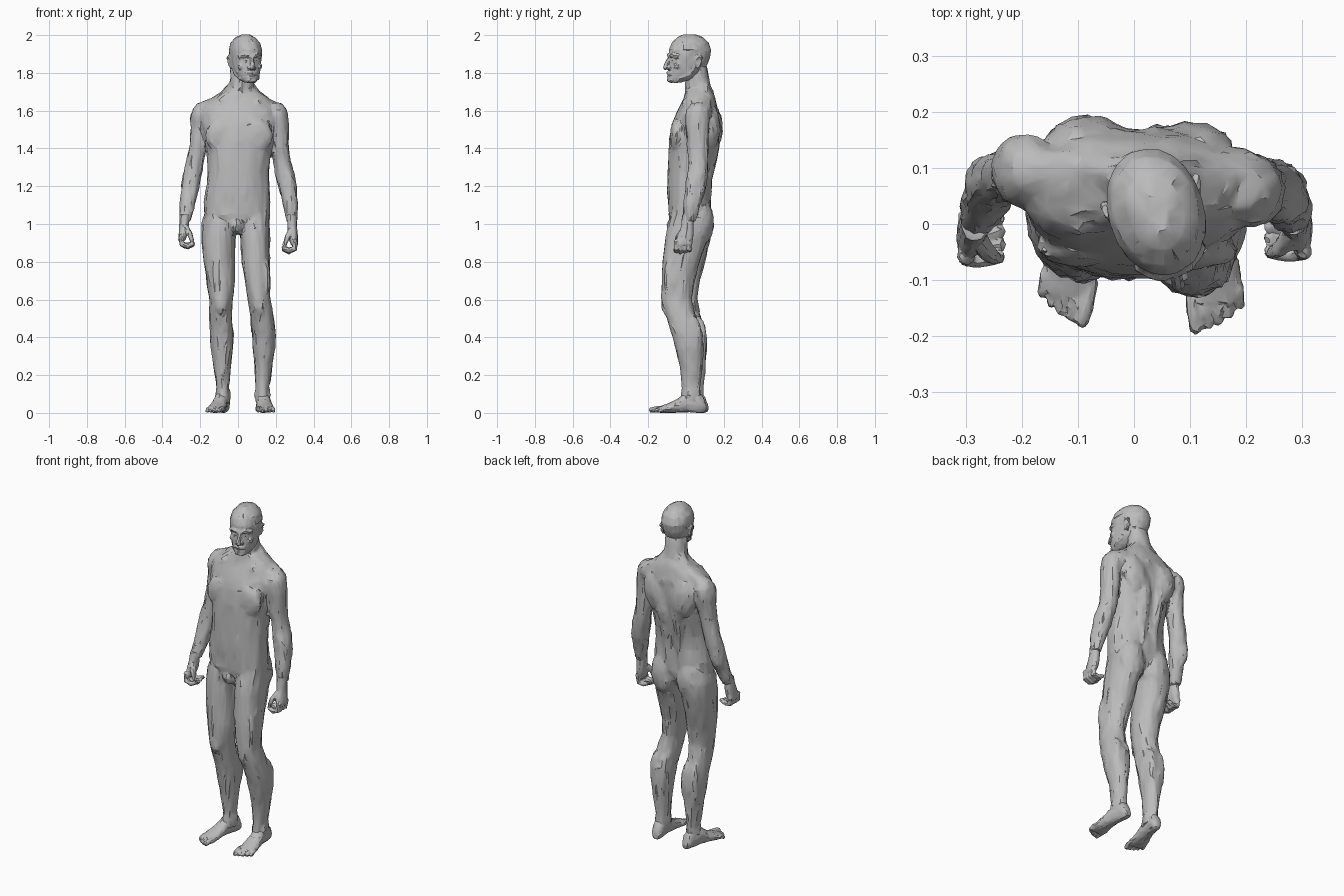
import bpy, bmesh, math, random
from mathutils import Vector, Matrix

random.seed(4)
if "Cube" in bpy.data.objects:
    bpy.data.objects.remove(bpy.data.objects["Cube"], do_unlink=True)

skin = bpy.data.materials.new("grey skin")
skin.use_nodes = True
grey = (0.5, 0.5, 0.5, 1)
skin.diffuse_color = grey
skin.node_tree.nodes["Principled BSDF"].inputs["Base Color"].default_value = grey

# All shaping is done in hundredths of a unit; finish() scales it down.


def skin_rings(bm, rings):
    """Bridge a list of vertex rings and close both ends."""
    count = len(rings[0])
    for low, high in zip(rings, rings[1:]):
        for i in range(count):
            j = (i + 1) % count
            bm.faces.new((low[i], low[j], high[j], high[i]))
    bm.faces.new(list(reversed(rings[0])))
    bm.faces.new(rings[-1])


def loft(bm, sections, power=2.1, sides=20, matrix=Matrix()):
    """Sections are (height, x min, x max, y min, y max) superellipses."""
    rings = []
    for z, x0, x1, y0, y1 in sections:
        ring = []
        for i in range(sides):
            a = math.tau * i / sides
            c, s = math.cos(a), math.sin(a)
            x = math.copysign(abs(c) ** (2 / power), c) * (x1 - x0) / 2
            y = math.copysign(abs(s) ** (2 / power), s) * (y1 - y0) / 2
            point = Vector((x + (x0 + x1) / 2, y + (y0 + y1) / 2, z))
            ring.append(bm.verts.new(matrix @ point))
        rings.append(ring)
    skin_rings(bm, rings)


def tube(bm, points, radii, matrix=Matrix(), sides=10):
    """A rounded limb through the points, one radius for each point."""
    points = [Vector(p) for p in points]
    rings = []
    for k, (p, r) in enumerate(zip(points, radii)):
        along = points[min(k + 1, len(points) - 1)] - points[max(k - 1, 0)]
        turn = along.to_track_quat('Z', 'Y')
        rings.append([bm.verts.new(matrix @ (p + turn @ Vector(
            (r * math.cos(math.tau * i / sides), r * math.sin(math.tau * i / sides), 0))))
            for i in range(sides)])
    skin_rings(bm, rings)
    for p, r in ((points[0], radii[0]), (points[-1], radii[-1])):
        blob(bm, p, (r, r, r), matrix)


def blob(bm, centre, size, matrix=Matrix(), lean=0):
    place = Matrix.Translation(centre) @ Matrix.Rotation(math.radians(lean), 4, 'Y')
    bmesh.ops.create_uvsphere(bm, u_segments=14, v_segments=9, radius=1,
                              matrix=matrix @ place @ Matrix.Diagonal((*size, 1)))


def finish(name, bm, voxel, keep, smooth):
    """Fuse the pieces into one skin and reduce it to rough, uneven facets."""
    bmesh.ops.scale(bm, vec=(0.01, 0.01, 0.01), verts=bm.verts)
    bmesh.ops.recalc_face_normals(bm, faces=bm.faces)
    mesh = bpy.data.meshes.new(name)
    bm.to_mesh(mesh)
    bm.free()
    obj = bpy.data.objects.new(name, mesh)
    bpy.context.scene.collection.objects.link(obj)
    remesh = obj.modifiers.new("fuse", 'REMESH')
    remesh.mode, remesh.voxel_size = 'VOXEL', voxel
    soften = obj.modifiers.new("soften", 'SMOOTH')
    soften.factor, soften.iterations = 0.5, smooth
    obj.modifiers.new("facets", 'DECIMATE').ratio = keep
    bpy.ops.object.select_all(action='DESELECT')
    obj.select_set(True)
    bpy.context.view_layer.objects.active = obj
    bpy.ops.object.convert(target='MESH')
    normals = [v.normal.copy() for v in obj.data.vertices]
    for vert, normal in zip(obj.data.vertices, normals):
        vert.co += normal * random.uniform(-0.3, 0.4) * voxel
    obj.data.materials.clear()
    obj.data.materials.append(skin)
    bpy.ops.object.shade_smooth_by_angle(angle=math.radians(32))


# Torso and neck
body = bmesh.new()
loft(body, [
    (95, -5, 5, -6, 6), (99, -13, 12, -8, 11), (105, -18, 17, -9.3, 13),
    (112, -18, 17, -9.5, 13), (120, -16.7, 16.7, -9.7, 12.5), (128, -15.8, 16.3, -9.6, 13.3),
    (136, -16.3, 17.3, -9.4, 15), (144, -17.5, 18.7, -8.9, 16.3), (152, -19, 20, -7.5, 16.8),
    (158, -20, 21, -5.3, 16.8), (163, -18, 19, -3, 16.4), (167, -13, 16, -1, 15.5),
    (171, -6, 10, 0, 14.3)], power=2.3, sides=28)
loft(body, [(164, -6, 8.5, 0, 14.3), (170, -4.8, 8.7, 0.5, 13.8),
            (176, -4.2, 8.3, 0.5, 12.3), (184, -3.5, 8.5, 1, 11)])

# Muscle masses mirrored about the spine, with the left side a little forward
for s in (-1, 1):
    blob(body, (s * 8.5 + 0.5, -4.6 - s * 0.3, 147), (9.5, 3.4, 9), lean=s * 25)   # chest
    blob(body, (s * 8.4, 7, 101), (8.3, 7.8, 13))                            # buttock
    blob(body, (s * 9 + 1, 14 - s * 0.6, 151), (7.5, 4.8, 12), lean=s * 12)  # shoulder blade
    tube(body, [(s * 4, 10, 110), (s * 4, 10.8, 124), (s * 5, 14, 142), (s * 4, 13.8, 160)],
         (3, 3.2, 4, 3.5))                                                   # back muscle
    tube(body, [(s * 2 + 1, 2, 167), (s * 10, -1, 164.5), (s * 18, 6 - s * 1.5, 162)],
         (1.2, 1.3, 1.8))                                                    # collar bone
    tube(body, [(s * 3 + 2, 9, 174), (s * 9 + 1, 9.5, 165.7), (s * 18, 9, 160)],
         (3, 4, 5))                                                          # neck slope
    tube(body, [(s * 5 + 2, 5, 182), (2 + s * 1.5, 0, 167)], (1.6, 1.3))     # neck cord
    blob(body, (s * 4, -7, 120), (4, 3, 14))                                 # belly
blob(body, (-1, -7, 99.5), (3, 3, 4.2))
tube(body, [(2, 0.5, 179), (2, 0.5, 172)], (1.5, 1.2))

# Legs: the right one stands a little further back
loft(body, [(108, -17, -3, -6, 12), (100, -19.2, -1, -8.5, 14), (92, -19.2, -1.3, -9.3, 13.2),
            (80, -18.3, -1.8, -10, 10), (70, -16.8, -1.8, -10.2, 7.3), (60, -15.3, -2.8, -10, 6),
            (52, -15.2, -3.3, -8, 7.6), (42, -14.8, -2.3, -5, 10.7), (34, -14.3, -2.7, -3.5, 11.2),
            (25, -13, -3.7, -1.8, 10.5), (13, -11.3, -4.7, -0.6, 9),
            (5, -11.5, -4.3, -2, 10)], sides=16)
loft(body, [(108, 2, 16.5, -7, 11), (100, 1, 16.8, -9.5, 12.8), (92, 1.3, 17, -11.3, 11.5),
            (80, 1.8, 16.8, -12.4, 7.5), (70, 3.5, 16.6, -13, 4.5), (60, 5.3, 17, -13.3, 3),
            (52, 6.3, 18.7, -11, 5), (42, 7.3, 20.1, -7.7, 8.8), (34, 7.8, 19.7, -5.7, 9.3),
            (25, 8.7, 18.2, -3.3, 8.8), (13, 9.4, 16.6, -2.2, 7.6),
            (5, 9.3, 16.9, -3.2, 8.7)], sides=16)
for knee_x, calf_x, ankle_x, back in ((-9.2, -8.5, -8, 2.5), (11.3, 13.7, 13, 0)):
    blob(body, (knee_x, back - 9.8, 58), (3.8, 3.4, 6))
    for s in (-1, 1):
        blob(body, (calf_x + s * 2.7, back + 4.4, 38), (3, 4.2, 13))
        blob(body, (knee_x + s * 3, back - 7.8, 70), (3, 4, 13))
        blob(body, (ankle_x + s * 3, back + 2, 9.5), (1.4, 2, 2.5))

# Arms, each with its own reach
loft(body, [(164, -21.5, -15, 7, 13), (160, -24.3, -14, 4, 16), (152, -25, -14, 3.7, 15.3),
            (142, -25.7, -16.6, 3.8, 14), (132, -27.7, -18.3, 3.8, 13.2),
            (126, -29.3, -19.3, 3.2, 12.6), (118, -30.2, -20.8, 1.6, 10.7),
            (110, -30.8, -22.8, -0.6, 7.7), (101, -31.2, -25.1, -2.7, 3.7)], sides=14)
loft(body, [(164, 16, 23, 3, 10), (160, 15, 26, 0, 12.7), (152, 16, 27, -0.3, 12),
            (142, 17.8, 26.7, 0.8, 11.8), (132, 18.8, 28.2, 1.3, 11.8), (126, 19.8, 30.2, 0.8, 11.6),
            (118, 21.8, 31.2, -0.4, 10.3), (110, 23.8, 31.7, -1.8, 7.6), (101, 25.8, 31.2, -1.7, 5)],
     sides=14)
for s, y in ((-1, 9.5), (1, 6)):
    blob(body, (s * 20.5 + 0.5, y, 156), (5.3, 6.6, 8.5), lean=-s * 10)      # shoulder cap
    blob(body, (s * 21.5 + 0.5, y - 2, 144), (3.8, 3.8, 11))                 # upper arm
    blob(body, (s * 26.5 + 0.5, y - 1.8, 121), (4, 4.4, 10), lean=-s * 10)   # forearm
finish("body", body, 0.009, 0.13, 6)

# Head, turned towards its left
head = bmesh.new()
pivot = Vector((3.9, 2.2, 0))
turn = Matrix.Translation(pivot) @ Matrix.Rotation(math.radians(17), 4, 'Z')
loft(head, [(z, -w, w, y0 - 2, y1 - 2) for z, w, y0, y1 in (
    (174.8, 3, -9, -4), (176.5, 4.8, -10, 2), (180, 6.6, -10, 8), (184, 7.4, -9.8, 11),
    (188, 8.1, -9.4, 12.8), (192, 8.5, -9.5, 13.4), (196, 7.5, -7.8, 12),
    (198.8, 5, -4.9, 9), (200.3, 2, -1.5, 5))], sides=22, matrix=turn)
tube(head, [(0, -11.5, 188), (0, -13, 184.8), (0, -13.7, 182.8)], (0.9, 1.1, 1.2), turn)
tube(head, [(-2.8, -11.2, 179.6), (0, -12.4, 180), (2.8, -11.2, 179.6)], (0.5, 0.8, 0.5), turn)
tube(head, [(-2.5, -11, 177.9), (0, -12.1, 177.7), (2.5, -11, 177.9)], (0.5, 0.8, 0.5), turn)
blob(head, (0, -10.8, 176.2), (3, 1.7, 1.6), turn)
for s in (-1, 1):
    blob(head, (s * 1.3, -12.1, 182.6), (1, 1.1, 0.9), turn)
    tube(head, [(s * 0.9, -11.4, 188.8), (s * 3, -11, 189.5), (s * 5.8, -8.5, 188.6)],
         (0.9, 1, 0.9), turn)
    blob(head, (s * 2.8, -9.7, 186.6), (1.4, 1.3, 0.9), turn)                # eye
    blob(head, (s * 4.4, -8.2, 183.6), (2.3, 2, 1.9), turn)                  # cheek
    tube(head, [(s * 4.6, -7, 177.2), (s * 6, -2, 179.3), (s * 6.6, 1, 184)], (1, 1, 1), turn)
    tube(head, [(s * 7.4, 2, 183), (s * 8.1, 3.4, 185), (s * 8.6, 3.9, 188),
                (s * 8.3, 2, 189), (s * 7.9, 0.8, 187)], (0.7, 0.7, 0.8, 0.8, 0.6), turn)
    blob(head, (s * 7.6, 2.2, 186), (0.8, 1.7, 2.8), turn)
finish("head", head, 0.0045, 0.12, 3)

# Hands: palm, curled fingers and thumb
for name, s, x, y, drop in (("right_hand", -1, 28.2, -0.5, 0), ("left_hand", 1, 28.4, 0.5, 2.5)):
    hand = bmesh.new()
    place = Matrix.Translation((s * x, y, -drop)) @ Matrix.Diagonal((s, 1, 1, 1))
    loft(hand, [(105 + drop, -2.6, 2.6, -2.4, 3.2), (100, -2.2, 2.8, -3.5, 3.5),
                (96, -2, 3.2, -5.2, 3.5), (91.5, -0.5, 3.5, -6, 2.5)], matrix=place, sides=14)
    for i in range(4):
        f = -5.4 + i * 2.3
        curl = 0.5 * abs(i - 1)
        tube(hand, [(1.8, f, 93), (1.5, f - 0.3, 89.3), (-1.5, f - 0.4, 87.8 + curl),
                    (-4.2, f, 89 + curl)], (1.5, 1.5, 1.4, 1.1), place)
    tube(hand, [(-0.5, -2.5, 98), (-2.5, -5, 95), (-3.8, -5.6, 91.5)], (1.8, 1.5, 1.1), place)
    finish(name, hand, 0.0045, 0.16, 2)

# Feet: sections run from the heel forward, then five toes
for name, s, heel, yaw, size in (("right_foot", -1, (-7, 11.5, 0), -12, 0.95),
                                 ("left_foot", 1, (12.8, 10.7, 0), 4, 0.96)):
    foot = bmesh.new()
    place = (Matrix.Translation(heel) @ Matrix.Rotation(math.radians(yaw), 4, 'Z')
             @ Matrix.Diagonal((s * size, size, 1, 1)))
    forward = place @ Matrix.Rotation(math.radians(90), 4, 'X')
    loft(foot, [(0, -2, 2, 0.8, 4.5), (2, -3.3, 3.3, 0, 9), (6, -3.6, 3.6, 0, 12.5),
                (11, -3.8, 3.8, 0.3, 11), (16, -4.4, 4.4, 0.3, 7.3), (21, -5, 5.2, 0, 5),
                (26, -4.9, 4.8, 0, 3.2)], matrix=forward, sides=16)
    for i in range(5):
        t = -4 + i * 2.1
        r = 1.5 if i == 0 else 1.05
        reach = -30 + 0.22 * i * i
        tube(foot, [(t, -23, 2.2), (t, reach + 2.5, 2), (t, reach, r)], (r, r, r * 0.9), place)
    finish(name, foot, 0.005, 0.16, 1)
